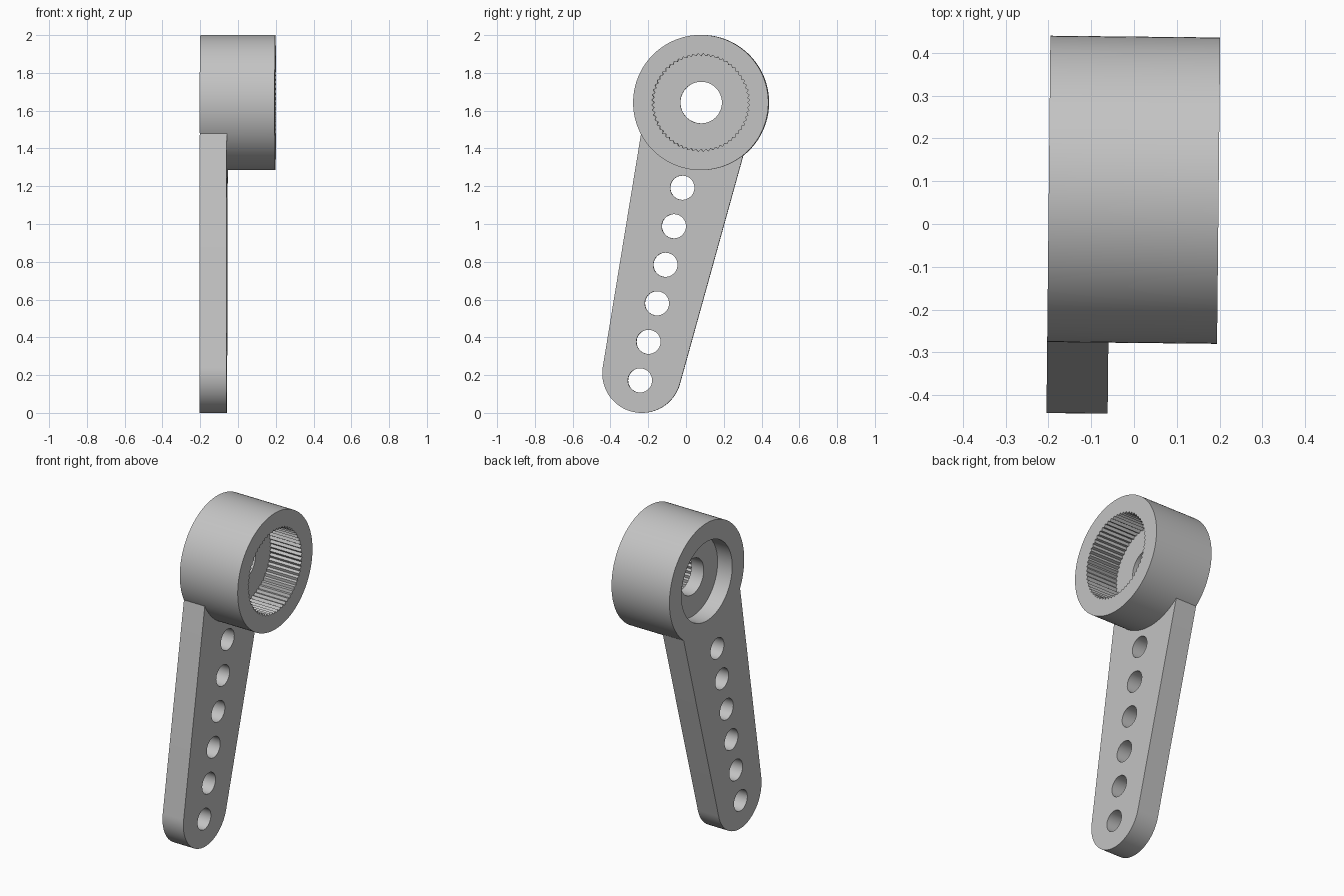
import bpy
from math import sin, cos, pi, atan2, radians
from mathutils import Matrix

cube = bpy.data.objects.get("Cube")
if cube:
    bpy.data.objects.remove(cube, do_unlink=True)

grey = bpy.data.materials.new("light grey")
grey.use_nodes = True
colour = (0.55, 0.55, 0.55, 1)
grey.diffuse_color = colour
grey.node_tree.nodes["Principled BSDF"].inputs["Base Color"].default_value = colour

HUB = (0.08, 1.643)
TIP = (-0.235, 0.209)
BACK, FRONT, ARM_FACE = -0.2, 0.197, -0.057


def circle(centre, radius, count):
    return [(centre[0] + radius * cos(2 * pi * i / count),
             centre[1] + radius * sin(2 * pi * i / count)) for i in range(count)]


def prism(name, outline, x0, x1):
    """Extrude a closed (y, z) outline from x0 to x1."""
    n = len(outline)
    verts = [(x, y, z) for x in (x0, x1) for y, z in outline]
    faces = [list(range(n))[::-1], list(range(n, 2 * n))]
    faces += [(i, (i + 1) % n, n + (i + 1) % n, n + i) for i in range(n)]
    mesh = bpy.data.meshes.new(name)
    mesh.from_pydata(verts, [], faces)
    mesh.materials.append(grey)
    obj = bpy.data.objects.new(name, mesh)
    bpy.context.collection.objects.link(obj)
    return obj


def combine(target, other, operation):
    """Apply a boolean and remove its helper."""
    other.hide_render = True
    mod = target.modifiers.new("combine", "BOOLEAN")
    mod.operation, mod.object, mod.solver = operation, other, "EXACT"
    bpy.context.view_layer.objects.active = target
    bpy.ops.object.modifier_apply(modifier=mod.name)
    bpy.data.objects.remove(other, do_unlink=True)


# Tapered arm: rounded tip with tangent sides running into the hub
start, end = atan2(0.159, -0.987), atan2(-0.27, 0.963) + 2 * pi
outline = [(TIP[0] + 0.209 * cos(start + (end - start) * i / 40),
            TIP[1] + 0.209 * sin(start + (end - start) * i / 40)) for i in range(41)]
outline += [(0.315, 1.41), (0.08, 1.643), (-0.226, 1.555)]
horn = prism("servo_arm", outline, BACK, ARM_FACE)

# Round hub
combine(horn, prism("hub", circle(HUB, 0.358, 128), BACK, FRONT), "UNION")

# Toothed socket on the front face of the hub
TEETH = 60
teeth = []
for i in range(TEETH * 2):
    r = 0.259 if i % 2 else 0.247
    a = pi * i / TEETH
    teeth.append((HUB[0] + r * cos(a), HUB[1] + r * sin(a)))
combine(horn, prism("socket_cutter", teeth, -0.015, 0.4), "DIFFERENCE")

# Screw recess on the back and the through hole
combine(horn, prism("recess_cutter", circle(HUB, 0.243, 96), -0.4, -0.1), "DIFFERENCE")
combine(horn, prism("screw_hole_cutter", circle(HUB, 0.11, 64), -0.5, 0.5), "DIFFERENCE")

# Row of linkage holes
for i in range(6):
    t = i / 5
    centre = (-0.244 + 0.224 * t, 0.172 + 1.02 * t)
    combine(horn, prism("link_hole_cutter", circle(centre, 0.064, 40), -0.5, 0.3), "DIFFERENCE")

# Slight turn about the upright axis
horn.data.transform(Matrix.Rotation(radians(-0.6), 4, "Z"))

bpy.ops.object.select_all(action="DESELECT")
horn.select_set(True)
bpy.context.view_layer.objects.active = horn
bpy.ops.object.shade_smooth_by_angle(angle=radians(30))
